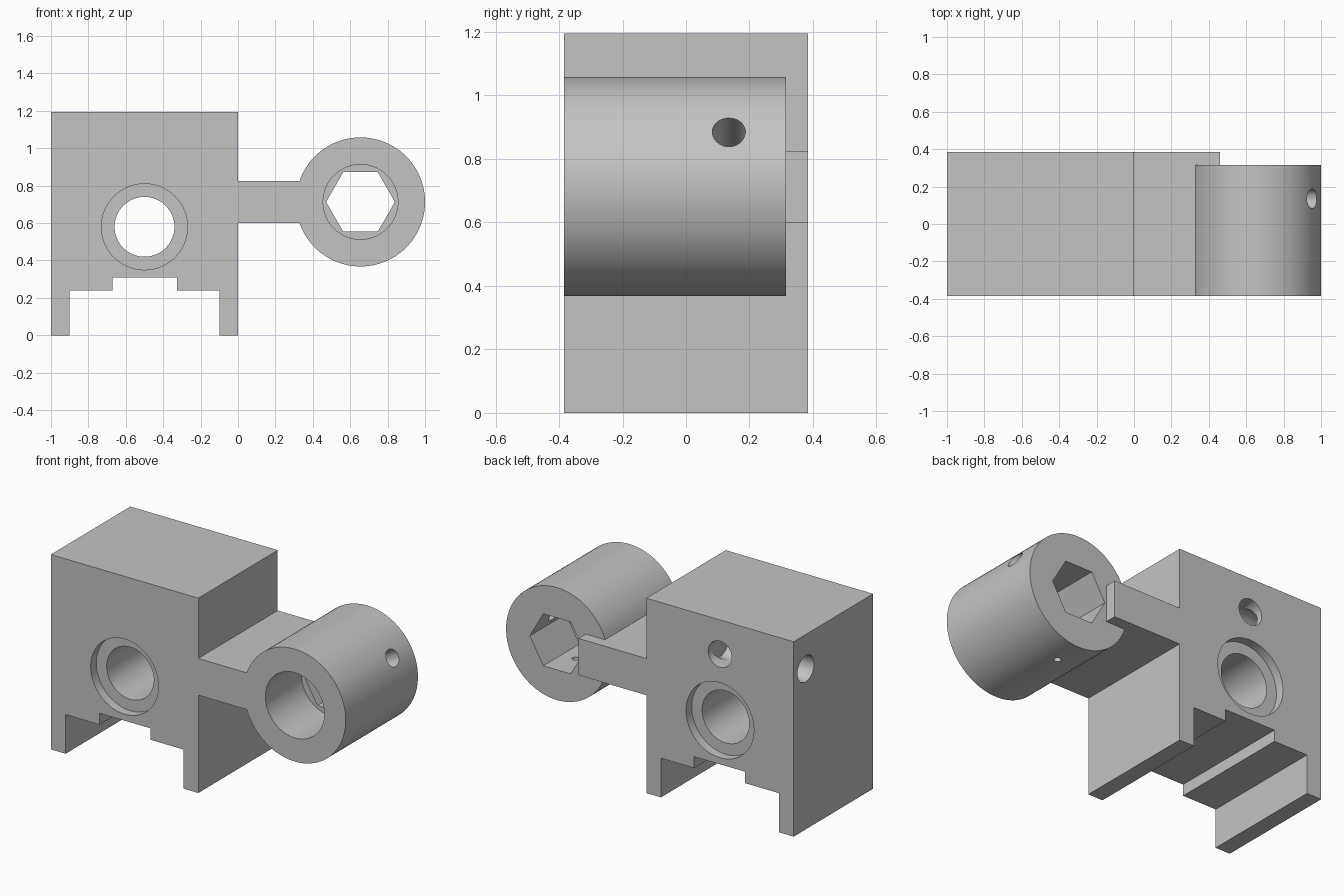
import bpy, bmesh, math
from mathutils import Vector

default = bpy.data.objects.get("Cube")
if default:
    bpy.data.objects.remove(default, do_unlink=True)

FRONT, BACK = -0.385, 0.385
COLLAR_BACK = 0.315
BORE = (-0.5, 0.58)       # x, z of the block bore
COLLAR = (0.655, 0.713)   # x, z of the collar axis

gray = bpy.data.materials.new("plain_gray")
gray.use_nodes = True
gray.diffuse_color = (0.55, 0.55, 0.55, 1)
gray.node_tree.nodes["Principled BSDF"].inputs["Base Color"].default_value = (0.55, 0.55, 0.55, 1)


def add_object(name, bm):
    bmesh.ops.recalc_face_normals(bm, faces=bm.faces)
    mesh = bpy.data.meshes.new(name)
    bm.to_mesh(mesh)
    bm.free()
    mesh.materials.append(gray)
    obj = bpy.data.objects.new(name, mesh)
    bpy.context.collection.objects.link(obj)
    return obj


def extrude_profile(name, points, y0, y1):
    """Extrude an x/z outline from y0 to y1."""
    bm = bmesh.new()
    face = bm.faces.new([bm.verts.new((x, y0, z)) for x, z in points])
    moved = bmesh.ops.extrude_face_region(bm, geom=[face])["geom"]
    verts = [v for v in moved if isinstance(v, bmesh.types.BMVert)]
    bmesh.ops.translate(bm, verts=verts, vec=(0, y1 - y0, 0))
    return add_object(name, bm)


def rod(name, start, end, radius, sides=96):
    """Prism or cylinder between two points."""
    start, end = Vector(start), Vector(end)
    axis = end - start
    bm = bmesh.new()
    bmesh.ops.create_cone(bm, cap_ends=True, segments=sides, radius1=radius,
                          radius2=radius, depth=axis.length)
    turn = axis.to_track_quat('Z', 'Y').to_matrix().to_4x4()
    bmesh.ops.transform(bm, matrix=turn, verts=bm.verts)
    bmesh.ops.translate(bm, verts=bm.verts, vec=(start + end) / 2)
    return add_object(name, bm)


def y_rod(name, centre, y0, y1, radius):
    return rod(name, (centre[0], y0, centre[1]), (centre[0], y1, centre[1]), radius)


def combine(target, tool, operation):
    mod = target.modifiers.new(operation.lower(), 'BOOLEAN')
    mod.operation = operation
    mod.solver = 'EXACT'
    mod.object = tool
    bpy.context.view_layer.objects.active = target
    bpy.ops.object.modifier_apply(modifier=mod.name)
    bpy.data.objects.remove(tool, do_unlink=True)


# Block with stepped channel underneath and the side arm
outline = [(-1, 0), (-0.9, 0), (-0.9, 0.24), (-0.67, 0.24), (-0.67, 0.31),
           (-0.325, 0.31), (-0.325, 0.24), (-0.1, 0.24), (-0.1, 0), (0, 0),
           (0, 0.6), (0.46, 0.6), (0.46, 0.825), (0, 0.825), (0, 1.195), (-1, 1.195)]
bracket = extrude_profile("bracket", outline, FRONT, BACK)

# Round collar at the end of the arm
combine(bracket, y_rod("collar", COLLAR, FRONT, COLLAR_BACK, 0.345), 'UNION')

# Block bore with a counterbore on each face
cutters = [y_rod("bore", BORE, -0.5, 0.5, 0.16),
           y_rod("front_counterbore", BORE, -0.5, FRONT + 0.055, 0.23),
           y_rod("back_counterbore", BORE, BACK - 0.055, 0.5, 0.23)]

# Elbow passage from the back face to the outer side
cutters += [y_rod("back_port", (-0.5, 0.985), 0.268, 0.5, 0.08),
            rod("side_port", (-1.1, 0.268, 0.985), (-0.42, 0.268, 0.985), 0.08)]

# Collar: round socket in front, hexagonal socket behind
hexagon = [(COLLAR[0] + 0.184 * math.cos(i * math.pi / 3),
            COLLAR[1] + 0.184 * math.sin(i * math.pi / 3)) for i in range(6)]
cutters += [y_rod("round_socket", COLLAR, -0.5, -0.035, 0.2),
            extrude_profile("hex_socket", hexagon, -0.1, 0.5)]

# Set-screw holes through the collar wall
for degrees, radius in ((30, 0.052), (270, 0.02)):
    a = math.radians(degrees)
    ends = [(COLLAR[0] + r * math.cos(a), 0.135, COLLAR[1] + r * math.sin(a))
            for r in (0.08, 0.45)]
    cutters.append(rod("screw_hole", *ends, radius, 48))

for cutter in cutters:
    combine(bracket, cutter, 'DIFFERENCE')

bpy.ops.object.select_all(action='DESELECT')
bracket.select_set(True)
bpy.context.view_layer.objects.active = bracket
bpy.ops.object.shade_smooth_by_angle(angle=math.radians(25))
